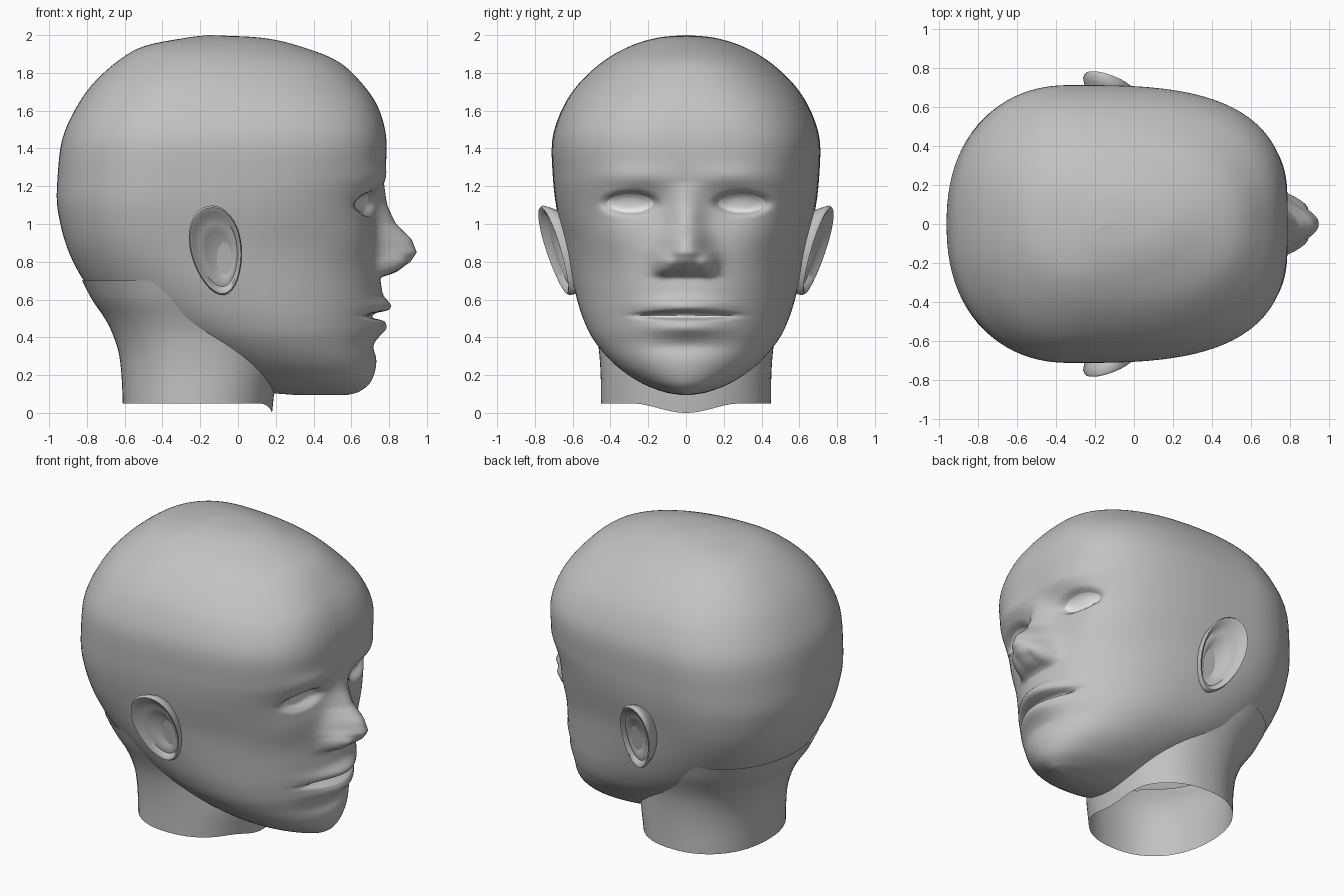
import bpy
import bmesh
import math
from mathutils import Vector
from mathutils.bvhtree import BVHTree

default_cube = bpy.data.objects.get("Cube")
if default_cube:
    bpy.data.objects.remove(default_cube, do_unlink=True)


def make_material(name, color):
    material = bpy.data.materials.new(name)
    material.use_nodes = True
    material.diffuse_color = color
    for node in material.node_tree.nodes:
        if node.type == 'BSDF_PRINCIPLED':
            node.inputs["Base Color"].default_value = color
    return material


skin = make_material("grey skin", (0.54, 0.54, 0.54, 1))
white = make_material("eye white", (0.95, 0.95, 0.95, 1))


def smooth(low, high, value):
    t = min(max((value - low) / (high - low), 0), 1)
    return t * t * (3 - 2 * t)


def bump(y, z, center_y, center_z, size_y, size_z, power=2):
    distance = math.hypot((y - center_y) / size_y, (z - center_z) / size_z)
    return math.exp(-distance ** power)


def lookup(table, z):
    for (z0, a), (z1, b) in zip(table, table[1:]):
        if z0 <= z <= z1:
            return a + (b - a) * (z - z0) / (z1 - z0)
    return 0


def refine(keys, spacing):
    """Smooth in-between sections, spaced evenly along the profile."""
    knots = [0]
    for a, b in zip(keys, keys[1:]):
        knots.append(knots[-1] + math.dist(a[:4], b[:4]))
    last = len(keys) - 1

    def slope(k, i):
        low, high = max(k - 1, 0), min(k + 1, last)
        return (keys[high][i] - keys[low][i]) / (knots[high] - knots[low])

    result = []
    for k in range(last):
        length = knots[k + 1] - knots[k]
        steps = max(4, math.ceil(length / spacing))
        for step in range(steps):
            t = step / steps
            blend = t * t * (3 - 2 * t)
            enter, leave = t * (1 - t) ** 2, t * t * (t - 1)
            result.append([
                keys[k][i] + (keys[k + 1][i] - keys[k][i]) * blend
                + length * (enter * slope(k, i) + leave * slope(k + 1, i))
                for i in range(5)])
    result.append(keys[-1])
    return result


def finish(name, bm, material, mirrored=False):
    bmesh.ops.recalc_face_normals(bm, faces=bm.faces)
    mesh = bpy.data.meshes.new(name)
    bm.to_mesh(mesh)
    bm.free()
    mesh.materials.append(material)
    obj = bpy.data.objects.new(name, mesh)
    bpy.context.collection.objects.link(obj)
    if mirrored:
        mirror = obj.modifiers.new("other side", 'MIRROR')
        mirror.use_axis = (False, True, False)
    bpy.ops.object.select_all(action='DESELECT')
    obj.select_set(True)
    bpy.context.view_layer.objects.active = obj
    bpy.ops.object.shade_smooth_by_angle(angle=math.radians(60))


def loft(rings, caps=()):
    bm = bmesh.new()
    loops = [[bm.verts.new(p) for p in ring] for ring in rings]
    for lower, upper in zip(loops, loops[1:]):
        count = len(lower)
        for i in range(count):
            j = (i + 1) % count
            bm.faces.new((lower[i], lower[j], upper[j], upper[i]))
    for end in caps:
        bm.faces.new(loops[end])
    return bm


def section_ring(z, back, front, width, power, middle, back_power, steps):
    """Horizontal rounded section, with more points towards the front."""
    center = back + middle * (front - back)
    ring = []
    for i in range(steps):
        turn = math.tau * i / steps - math.pi
        turn -= .45 * math.sin(turn)
        c, s = math.cos(turn), math.sin(turn)
        n = power if c > 0 else back_power
        radius = (abs(c) ** n + abs(s) ** n) ** (-1 / n)
        reach = front - center if c > 0 else center - back
        ring.append((center + reach * c * radius, width * s * radius, z))
    return ring


# Head sections from chin to crown: height, back, front, half width, squareness
head_sections = [
    (.095, .3, .58, .03, 2),
    (.112, .13, .64, .12, 2),
    (.16, -.02, .7, .24, 2),
    (.25, -.18, .73, .37, 2),
    (.38, -.42, .725, .485, 2.1),
    (.5, -.62, .73, .545, 2.2),
    (.65, -.78, .74, .59, 2.3),
    (.85, -.895, .74, .635, 2.5),
    (1.08, -.955, .74, .685, 2.85),
    (1.25, -.955, .775, .705, 2.95),
    (1.45, -.93, .785, .707, 3),
    (1.61, -.86, .745, .655, 2.8),
    (1.74, -.77, .66, .57, 2.5),
    (1.86, -.64, .53, .44, 2.3),
    (1.94, -.5, .33, .3, 2.1),
    (1.985, -.28, .13, .155, 2),
    (2, -.16, -.14, .01, 2),
]
# Neck sections, flaring into the back of the skull
neck_sections = [
    (.05, -.61, .18, .45, 2.3),
    (.2, -.617, .2, .452, 2.3),
    (.32, -.632, .2, .46, 2.3),
    (.42, -.665, .2, .475, 2.3),
    (.5, -.705, .2, .5, 2.3),
    (.6, -.773, .2, .54, 2.3),
    (.7, -.825, .18, .57, 2.3),
]
nose_height = [(.715, 0), (.745, .09), (.8, .17), (.85, .205), (.92, .18),
               (1, .1), (1.1, .05), (1.22, 0)]
nose_width = [(.7, .13), (.85, .125), (1, .09), (1.25, .08)]


def face_relief(y, z):
    """Forward offset of the facial features."""
    side = abs(y)
    # Nose ridge and nostril wings
    width = lookup(nose_width, z) or 1
    relief = lookup(nose_height, z) * math.exp(-(side / width) ** 2.2)
    relief += .05 * bump(side, z, .115, .785, .05, .055, 3)
    # Eye sockets, eyelids and brows
    relief -= .03 * bump(side, z, .23, 1.1, .13, .1)
    relief -= .045 * bump(side, z, .295, 1.11, .142, .06, 8)
    relief += .02 * bump(side, z, .27, 1.25, .2, .06)
    relief += .015 * bump(side, z, .42, .92, .15, .12)
    # Lips, mouth slit and chin groove
    relief += .03 * bump(side, z, 0, .56, .24, .16)
    relief += .045 * bump(side, z, 0, .565, .2, .04)
    relief += .04 * bump(side, z, 0, .45, .2, .045)
    relief -= .065 * bump(side, z, 0, .515, .235, .021, 4)
    relief -= .015 * bump(side, z, 0, .35, .2, .04)
    return relief


def inside_neck(face):
    x, y, z = face.calc_center_median()
    for low, high in zip(neck_sections, neck_sections[1:]):
        if low[0] <= z < min(high[0], .55):
            t = (z - low[0]) / (high[0] - low[0])
            back, front, width = [low[i] + t * (high[i] - low[i]) for i in (1, 2, 3)]
            across = (2 * x - back - front) / (front - back)
            return math.hypot(across, y / width) < .95
    return False


def inside_head(face):
    center = face.calc_center_median()
    nearest, normal, _, distance = surface.find_nearest(center)
    return distance > .025 and (nearest - center).dot(normal) > 0


# Head, open below where the neck enters
head_rings = []
for section in refine(head_sections, .014):
    middle = .5 - .14 * smooth(.4, .95, section[0])
    ring = section_ring(*section, middle, 2.25, 128)
    head_rings.append([(x + face_relief(y, z) * smooth(.2, .45, x), y, z)
                       for x, y, z in ring])
head = loft(head_rings, caps=(0, -1))
bmesh.ops.recalc_face_normals(head, faces=head.faces)
surface = BVHTree.FromBMesh(head)
hidden = [face for face in head.faces if inside_neck(face)]
bmesh.ops.delete(head, geom=hidden, context='FACES')
finish("head", head, skin)

# Neck: open tube with the throat dipping at its lower edge
neck_rings = []
for section in refine(neck_sections, .03):
    ring = section_ring(*section, .5, 2.2, 64)
    fade = smooth(.18, .05, section[0])
    neck_rings.append([
        (x, y, z - .05 * fade * smooth(.06, .18, x) * smooth(.3, 0, abs(y)))
        for x, y, z in ring])
neck = loft(neck_rings)
hidden = [face for face in neck.faces if inside_head(face)]
bmesh.ops.delete(neck, geom=hidden, context='FACES')
finish("neck", neck, skin)


def face_patch(name, center_y, center_z, half_width, half_height, mirrored):
    """Thin oval plate lying on the face."""
    patch_rings = []
    for scale in (1, .75, .5, .2):
        ring = []
        for i in range(28):
            turn = math.tau * i / 28
            lift = math.sin(turn) * abs(math.sin(turn)) ** .2
            y = center_y + scale * half_width * math.cos(turn)
            z = center_z + scale * half_height * lift
            hit = surface.ray_cast(Vector((2, y, z)), Vector((-1, 0, 0)))[0]
            ring.append((hit.x + .005, y, z))
        patch_rings.append(ring)
    finish(name, loft(patch_rings, caps=(-1,)), white, mirrored)


face_patch("eyes", .295, 1.11, .125, .05, True)
face_patch("teeth", 0, .515, .2, .011, False)

# Ears: rim, fold and bowl as nested ovals, scale and outward offset
ear_profile = [(.8, -.12), (.95, -.04), (1, 0), (.96, .016), (.88, .012),
               (.78, -.016), (.65, -.014), (.5, -.03), (.3, -.045), (.08, -.05)]
ear_rings = []
tilt = math.radians(10)
for scale, offset in ear_profile:
    ring = []
    for i in range(32):
        turn = math.tau * i / 32
        u = .135 * scale * math.cos(turn) * (1 + .15 * math.sin(turn))
        v = .24 * scale * math.sin(turn)
        x = -.115 + u * math.cos(tilt) - v * math.sin(tilt) + .03 * (1 - scale)
        z = .86 + u * math.sin(tilt) + v * math.cos(tilt) - .03 * (1 - scale)
        y = .685 + .27 * (z - .86) - .3 * (x + .115) + offset
        ring.append((x, y, z))
    ear_rings.append(ring)
finish("ears", loft(ear_rings, caps=(-1,)), skin, True)
